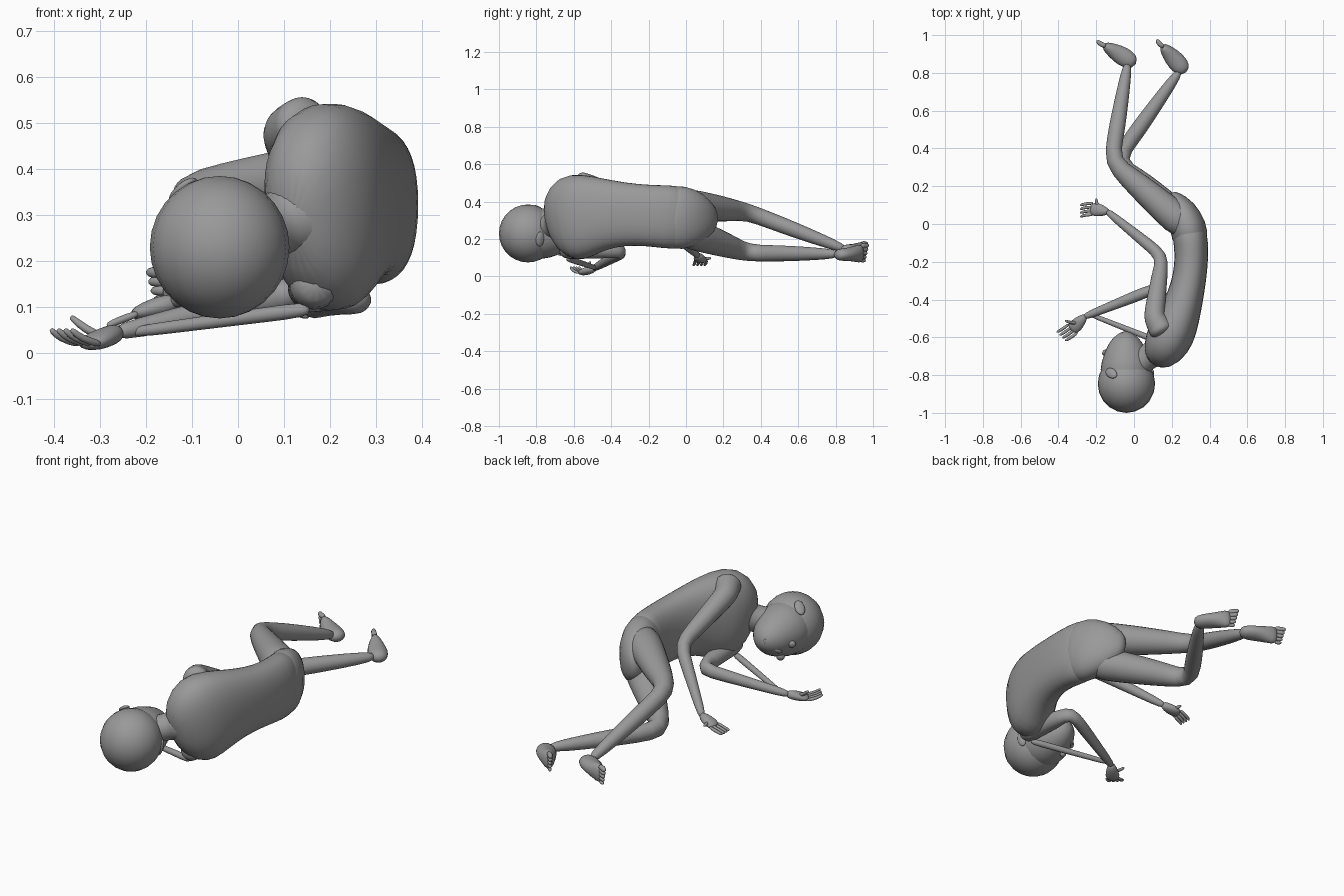
import bpy, bmesh, math
from mathutils import Vector
from mathutils.geometry import interpolate_bezier

cube = bpy.data.objects.get("Cube")
if cube:
    bpy.data.objects.remove(cube)

GREY = (0.32, 0.32, 0.32, 1)
material = bpy.data.materials.new("clay grey")
material.use_nodes = True
material.diffuse_color = GREY
material.node_tree.nodes["Principled BSDF"].inputs["Base Color"].default_value = GREY
UP = Vector((0, 0, 1))


def finish(name, bm, subdivide=False):
    """Turn a bmesh into a smooth grey object."""
    bmesh.ops.recalc_face_normals(bm, faces=bm.faces)
    mesh = bpy.data.meshes.new(name)
    bm.to_mesh(mesh)
    bm.free()
    mesh.materials.append(material)
    mesh.polygons.foreach_set("use_smooth", [True] * len(mesh.polygons))
    part = bpy.data.objects.new(name, mesh)
    bpy.context.collection.objects.link(part)
    if subdivide:
        rounding = part.modifiers.new("rounding", "SUBSURF")
        rounding.levels = rounding.render_levels = 1


def squared(value, power):
    """Push a sine or cosine outward for a boxier oval."""
    return math.copysign(abs(value) ** power, value)


def loft(name, path, widths, heights, sides=12, power=1):
    """Skin oval rings along a path, closing both ends."""
    bm = bmesh.new()
    path = [Vector(point) for point in path]
    last = len(path) - 1
    loops = []
    for i, (point, width, height) in enumerate(zip(path, widths, heights)):
        tangent = (path[min(i + 1, last)] - path[max(i - 1, 0)]).normalized()
        across = tangent.cross(UP).normalized()
        upright = across.cross(tangent)
        angles = [math.tau * k / sides for k in range(sides)]
        loops.append([bm.verts.new(point + across * width * squared(math.cos(angle), power)
                                   + upright * height * squared(math.sin(angle), power))
                      for angle in angles])
    for lower, upper in zip(loops, loops[1:]):
        for k in range(sides):
            n = (k + 1) % sides
            bm.faces.new((lower[k], lower[n], upper[n], upper[k]))
    # Domed ends
    for loop, end, inner, radius in ((loops[0], path[0], path[1], widths[0]),
                                     (loops[-1], path[-1], path[-2], widths[-1])):
        tip = bm.verts.new(end + (end - inner).normalized() * radius / 2)
        for k in range(sides):
            bm.faces.new((loop[k], loop[(k + 1) % sides], tip))
    finish(name, bm, subdivide=True)


def limb(name, joints, radii, swell=0.0, steps=4):
    """Tapered tube through the joints, slightly fuller between them."""
    path, sizes = [Vector(joints[0])], [radii[0]]
    for start, end, thick, thin in zip(joints, joints[1:], radii, radii[1:]):
        for step in range(1, steps + 1):
            f = step / steps
            path.append(Vector(start).lerp(Vector(end), f))
            sizes.append(thick + (thin - thick) * f + swell * math.sin(math.pi * f))
    loft(name, path, sizes, sizes)


def ball(name, centre, size, toward):
    """Ellipsoid whose own upright axis points along the given direction."""
    bm = bmesh.new()
    bmesh.ops.create_uvsphere(bm, u_segments=20, v_segments=14, radius=1)
    turn = Vector(toward).to_track_quat("Z", "Y")
    for vert in bm.verts:
        vert.co = Vector(centre) + turn @ (vert.co * Vector(size))
    finish(name, bm)


def digit(name, base, tip, radius, bend):
    """Finger or toe with a bent middle."""
    middle = (base + tip) / 2 + bend
    sizes = (radius, radius, radius * 0.8)
    loft(name, (base, middle, tip), sizes, sizes, sides=6)


def foot(name, heel, toe):
    heel, along = Vector(heel), Vector(toe) - Vector(heel)
    sole = along.cross(UP).normalized()
    path = [heel + along * part for part in (0, 0.3, 0.6, 0.8)]
    loft(name, path, (0.045, 0.055, 0.04, 0.025), (0.035, 0.035, 0.045, 0.055))
    for k in range(5):
        base = path[-1] + UP * (k - 2) * 0.02
        digit(f"{name}_toe_{k + 1}", base, base + along * (5 + k) / 40,
              0.011 + k / 800, sole * -0.004)


def hand(name, wrist, knuckle, curl, spread, thumb):
    wrist, along = Vector(wrist), Vector(knuckle) - Vector(wrist)
    path = [wrist + along * part for part in (0, 0.5, 1)]
    loft(name + "_palm", path, (0.02, 0.035, 0.04), (0.022, 0.024, 0.018))
    for k in range(4):
        base = path[-1] + Vector(spread) * (k - 1.5)
        digit(f"{name}_finger_{k + 1}", base, base + along * 0.6 + Vector(curl),
              0.01, along * 0.15)
    digit(name + "_thumb", path[1], path[1] + Vector(thumb), 0.011, along * 0.1)


# Torso and hips, lying on the side around a curved spine
spine = interpolate_bezier((0.13, -0.71, 0.28), (0.26, -0.5, 0.38),
                           (0.38, -0.15, 0.31), (0.25, 0.08, 0.31), 9)
girth = (0.16, 0.24, 0.225, 0.19, 0.17, 0.165, 0.17, 0.175, 0.14)
loft("torso", spine[:8], [g * 0.54 for g in girth], girth, sides=20, power=0.85)
seat = (*girth[6:], 0.07)
loft("pelvis", [*spine[6:], (0.2, 0.15, 0.3)], [g * 0.57 for g in seat], seat,
     sides=20, power=0.9)

# Neck and head
limb("neck", ((0.15, -0.66, 0.3), (0.08, -0.7, 0.28), (-0.01, -0.77, 0.25)), (0.1, 0.07, 0.07))
skull = Vector((-0.04, -0.845, 0.23))
ball("skull", skull, (0.152, 0.155, 0.155), UP)
chin = Vector((-0.045, -0.585, 0.23))
jaw = (0.13, 0.145, 0.12, 0.09, 0.05)
loft("face", [skull.lerp(chin, f) for f in (0, 0.3, 0.6, 0.85, 1)], jaw, jaw, sides=16)
gaze = Vector((-0.5, 0.8, -0.3))
ball("nose", (-0.1, -0.625, 0.19), (0.016, 0.016, 0.03), (1, 1, 1))
ball("lips", (-0.06, -0.585, 0.225), (0.012, 0.03, 0.012), gaze)
for side, eye, ear in (("left", (-0.15, -0.68, 0.21), (-0.12, -0.79, 0.355)),
                       ("right", (-0.09, -0.67, 0.13), (0.09, -0.78, 0.2))):
    ball(side + "_eye", eye, (0.02, 0.02, 0.015), gaze)
    ball(side + "_ear", ear, (0.025, 0.04, 0.012), Vector(ear) - skull)

# Legs from hip to knee to ankle
leg_radii = (0.092, 0.047, 0.026)
limb("upper_leg", ((0.27, -0.01, 0.385), (-0.12, 0.33, 0.345), (-0.035, 0.84, 0.15)),
     leg_radii, swell=0.006)
limb("lower_leg", ((0.27, 0, 0.24), (-0.095, 0.335, 0.125), (0.235, 0.8, 0.12)),
     leg_radii, swell=0.006)
foot("upper_foot", (-0.005, 0.855, 0.14), (-0.19, 0.965, 0.135))
foot("lower_foot", (0.265, 0.815, 0.115), (0.125, 0.97, 0.125))

# Arms from shoulder to elbow to wrist, with a thin strap by the lower arm
upper_wrist, lower_wrist = (-0.14, 0.065, 0.11), (-0.26, -0.49, 0.045)
limb("upper_arm", ((0.15, -0.57, 0.495), (0.105, -0.49, 0.48), (0.15, -0.17, 0.32), upper_wrist),
     (0.07, 0.058, 0.037, 0.02))
limb("lower_arm", ((0.17, -0.66, 0.15), (0.14, -0.33, 0.135), lower_wrist), (0.06, 0.037, 0.02))
limb("arm_strap", ((0.15, -0.63, 0.095), (-0.23, -0.48, 0.045)), (0.018, 0.013))
hand("upper_hand", upper_wrist, (-0.22, 0.08, 0.085), (-0.015, -0.02, -0.01),
     (0, 0.02, 0), (-0.02, 0.06, 0))
hand("lower_hand", lower_wrist, (-0.325, -0.555, 0.02), (-0.02, 0, 0.045),
     (0.015, -0.015, 0), (-0.07, 0.01, 0.045))
